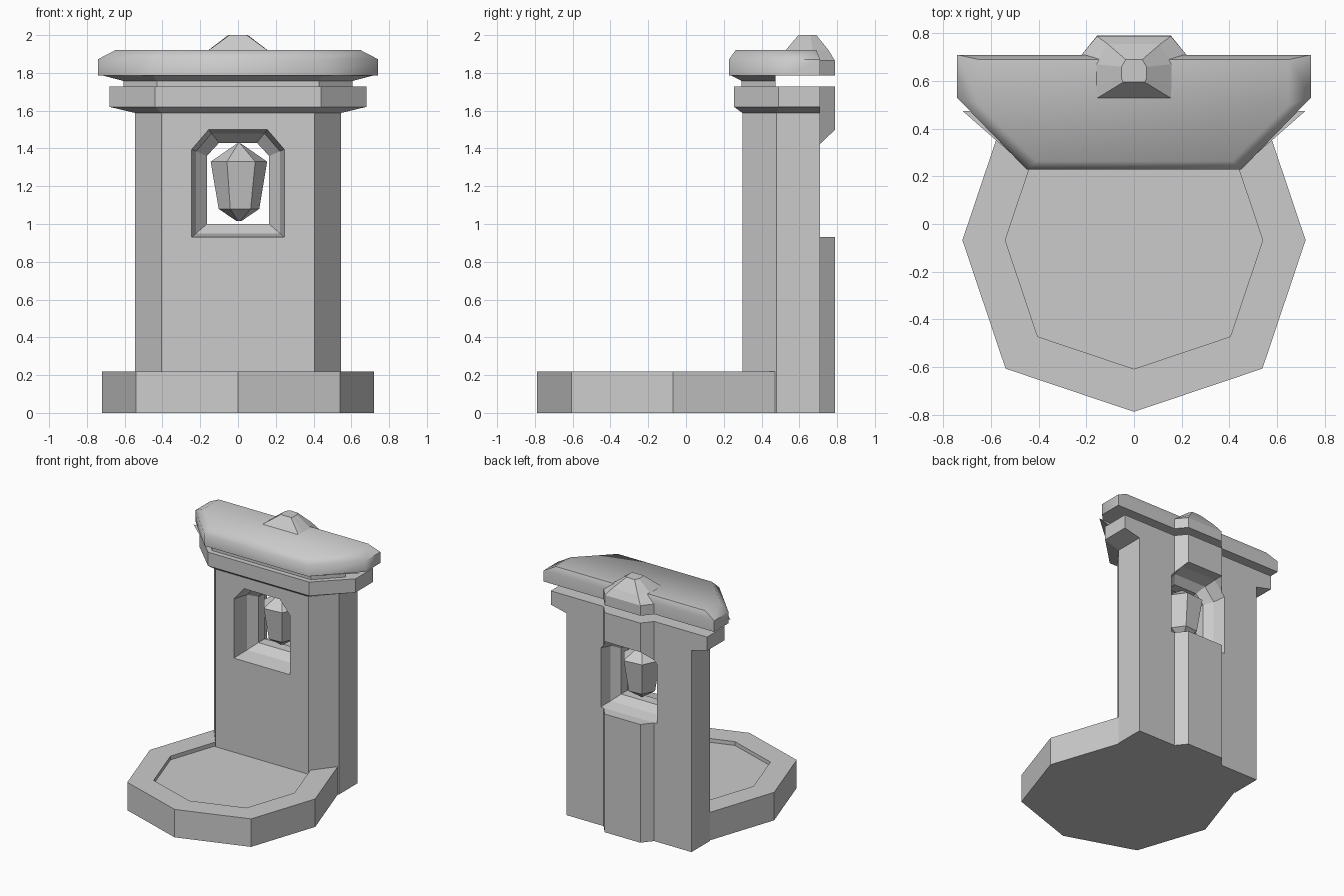
import bpy, bmesh, math

if "Cube" in bpy.data.objects:
    bpy.data.objects.remove(bpy.data.objects["Cube"])


def loft(name, loops):
    """Skin a stack of equal-length 3D loops and cap both ends."""
    bm = bmesh.new()
    rings = [[bm.verts.new(p) for p in lp] for lp in loops]
    n = len(rings[0])
    for a, b in zip(rings, rings[1:]):
        for i in range(n):
            j = (i + 1) % n
            bm.faces.new((a[i], a[j], b[j], b[i]))
    bm.faces.new(rings[0])
    bm.faces.new(rings[-1])
    bmesh.ops.recalc_face_normals(bm, faces=bm.faces)
    me = bpy.data.meshes.new(name)
    bm.to_mesh(me)
    bm.free()
    ob = bpy.data.objects.new(name, me)
    bpy.context.collection.objects.link(ob)
    return ob


def plan(half, z):
    """Mirror a right-hand plan outline across x and place it at height z."""
    pts = list(half) + [(-x, y) for x, y in reversed(half)]
    return [(x, y, z) for x, y in pts]


def opening(y, w, z0, z1, cw, cz):
    """Window outline with clipped upper corners, at depth y."""
    half = [(w, z0), (w, cz), (cw, z1)]
    return [(x, y, z) for x, z in half + [(-x, z) for x, z in reversed(half)]]


# Basin: octagon with a shallow recessed top
def octagon(s, z):
    pts = []
    for k in range(8):
        r = (0.72 if k % 2 == 0 else 0.762) * s
        a = math.radians(45 * k)
        pts.append((r * math.cos(a), -0.068 + r * math.sin(a), z))
    return pts


loft("basin", [octagon(1, 0), octagon(1, 0.22), octagon(0.75, 0.22), octagon(0.75, 0.19)])

# Wall with rear pilaster
PILASTER = [(0.22, 0.71), (0.155, 0.79)]
body = [(0.405, 0.298), (0.545, 0.478), (0.545, 0.71)] + PILASTER
wall = loft("wall", [plan(body, 0), plan(body, 1.59)])

# Cornice: sloped underside, straight band
band = [(0.44, 0.255), (0.68, 0.49), (0.68, 0.71)] + PILASTER
cornice = loft("cornice", [plan(body, 1.588), plan(band, 1.62), plan(band, 1.728)])

# Window cutter: wide at both faces, narrow in the middle
outer = (0.245, 0.93, 1.5, 0.155, 1.395)
mid = (0.222, 0.95, 1.48, 0.14, 1.385)
inner = (0.165, 1.0, 1.43, 0.1, 1.36)
cutter = loft("window_cutter", [
    opening(0.25, *outer), opening(0.298, *outer), opening(0.43, *mid), opening(0.49, *inner),
    opening(0.57, *inner), opening(0.62, *mid), opening(0.71, *outer), opening(0.85, *outer)])
cutter.hide_render = True
cutter.hide_viewport = True
mod = wall.modifiers.new("window", 'BOOLEAN')
mod.operation = 'DIFFERENCE'
mod.object = cutter
mod.solver = 'EXACT'

# Neck under the roof slab, flaring outwards
neck = [(0.43, 0.295), (0.605, 0.475)]
flare = [(0.45, 0.238), (0.72, 0.475)]
loft("neck", [plan(neck, 1.725), plan(neck, 1.757), plan(flare, 1.787)])

# Roof slab with softened top rim
rim = [(0.45, 0.228), (0.742, 0.53), (0.742, 0.71)]
crown = [(0.41, 0.263), (0.65, 0.50), (0.65, 0.69)]
slab = loft("roof_slab", [plan(rim, 1.785), plan(rim, 1.872), plan(crown, 1.92)])

# Faceted finial straddling the slab's rear edge
skirt = [(0.155, 0.53), (0.215, 0.6), (0.22, 0.71), (0.155, 0.788)]
shoulder = [(0.155, 0.528), (0.157, 0.58), (0.157, 0.67), (0.11, 0.755)]
tip = [(0.045, 0.595), (0.052, 0.61), (0.052, 0.66), (0.035, 0.69)]
loft("finial", [plan(skirt, 1.785), plan(skirt, 1.865), plan(shoulder, 1.92), plan(tip, 2.0)])


# Hanging crystal in the window
def ring(r, z):
    return [(0.005 + r * math.cos(math.radians(60 * k + 5)),
             0.54 + r * math.sin(math.radians(60 * k + 5)), z) for k in range(6)]


loft("crystal", [ring(0.012, 1.015), ring(0.108, 1.08), ring(0.15, 1.33), ring(0.012, 1.425)])

# Soft shading on the slab rim
bpy.ops.object.select_all(action='DESELECT')
slab.select_set(True)
bpy.context.view_layer.objects.active = slab
bpy.ops.object.shade_smooth_by_angle(angle=math.radians(50))
